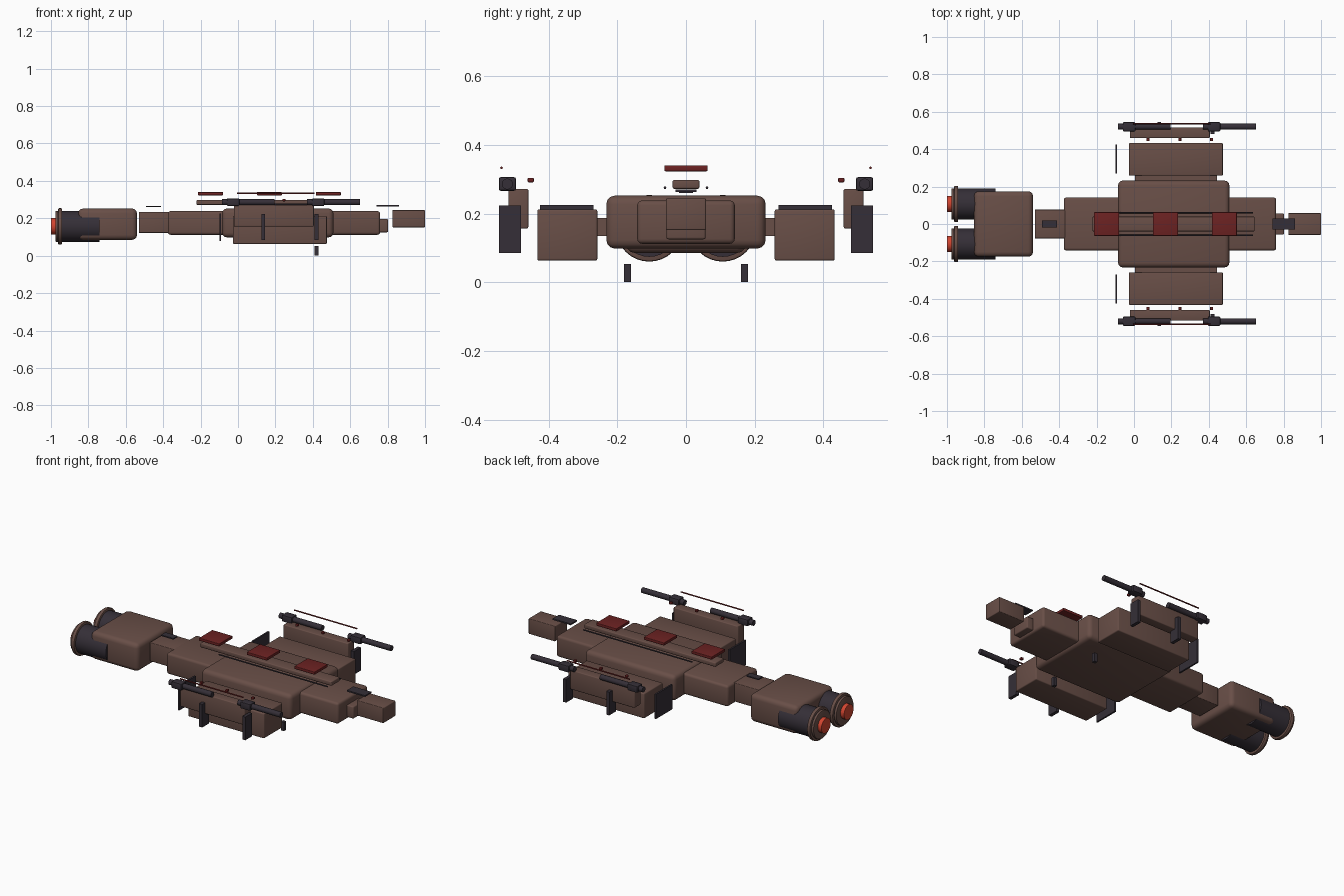
import bpy, math

old = bpy.data.objects.get("Cube")
if old:
    bpy.data.objects.remove(old, do_unlink=True)


def material(name, rgb):
    m = bpy.data.materials.new(name)
    m.use_nodes = True
    m.diffuse_color = (*rgb, 1)
    m.node_tree.nodes["Principled BSDF"].inputs["Base Color"].default_value = (*rgb, 1)
    return m


BROWN = material("hull brown", (0.14, 0.077, 0.063))
DARK = material("dark metal", (0.035, 0.028, 0.038))
RED = material("panel red", (0.15, 0.016, 0.016))
GLOW = material("engine orange", (0.65, 0.06, 0.03))


def finish(name, mat, bevel, segments):
    ob = bpy.context.object
    ob.name = name
    ob.data.materials.append(mat)
    if bevel:
        mod = ob.modifiers.new("Bevel", 'BEVEL')
        mod.width, mod.segments = bevel, segments
        bpy.ops.object.modifier_apply(modifier=mod.name)
    bpy.ops.object.shade_smooth_by_angle(angle=math.radians(35))
    return ob


def box(name, x, y, z, mat, bevel=0, segments=3):
    """Box given by its (low, high) range on each axis."""
    bpy.ops.mesh.primitive_cube_add(size=1, location=[sum(r) / 2 for r in (x, y, z)])
    bpy.context.object.scale = [r[1] - r[0] for r in (x, y, z)]
    bpy.ops.object.transform_apply(location=False, rotation=False, scale=True)
    return finish(name, mat, bevel, segments)


def tube(name, x, y, z, radius, mat, bevel=0, sides=32):
    """Cylinder lying along x."""
    bpy.ops.mesh.primitive_cylinder_add(vertices=sides, radius=radius, depth=x[1] - x[0],
                                        location=(sum(x) / 2, y, z),
                                        rotation=(0, math.pi / 2, 0))
    return finish(name, mat, bevel, 2)


def mid(c, half):
    return (c - half, c + half)


# Central hull, front to back
box("main_hull", (-0.085, 0.51), mid(0, 0.232), (0.098, 0.252), BROWN, 0.025)
box("long_hull", (-0.375, 0.76), mid(0, 0.142), (0.112, 0.238), BROWN, 0.014)
box("nose_neck", (0.74, 0.802), mid(0, 0.057), (0.125, 0.197), BROWN, 0.006)
box("nose_block", (0.825, 1.0), mid(0, 0.058), (0.152, 0.244), BROWN, 0.004)
box("rear_neck", (-0.53, -0.36), mid(0, 0.077), (0.122, 0.234), BROWN, 0.004)
box("engine_block", (-0.855, -0.54), mid(0, 0.175), (0.085, 0.252), BROWN, 0.026)

# Roof spine with hatches and sensor plates
box("roof_spine", (-0.222, 0.645), mid(0, 0.039), (0.272, 0.298), BROWN, 0.005)
for i, x in enumerate((-0.147, 0.168, 0.483)):
    box(f"roof_panel_{i + 1}", mid(x, 0.067), mid(0, 0.063), (0.323, 0.34), RED, 0.003)
box("front_sensor_plate", (0.74, 0.86), mid(0, 0.03), (0.262, 0.27), DARK)
box("rear_sensor_plate", (-0.493, -0.413), mid(0, 0.02), (0.26, 0.267), DARK)

# Everything that repeats on both sides
for side, s in (("left", 1), ("right", -1)):
    def yr(a, b):
        return tuple(sorted((s * a, s * b)))

    # Engine nozzle
    yc, zc = s * 0.107, 0.157
    tube(f"{side}_engine", (-0.965, -0.74), yc, zc, 0.083, DARK)
    tube(f"{side}_nozzle_ring", (-0.962, -0.94), yc, zc, 0.097, BROWN, 0.006)
    tube(f"{side}_nozzle_lip", (-0.976, -0.955), yc, zc, 0.083, BROWN, 0.004)
    tube(f"{side}_engine_glow", (-1.0, -0.96), yc, zc, 0.044, GLOW)

    # Side pod, its joint and the outer armour
    box(f"{side}_pod", (-0.027, 0.475), yr(0.258, 0.433), (0.063, 0.212), BROWN, 0.006)
    box(f"{side}_pod_joint", (0.005, 0.445), yr(0.22, 0.265), (0.134, 0.187), BROWN)
    box(f"{side}_armour", (-0.022, 0.405), yr(0.459, 0.517), (0.156, 0.272), BROWN, 0.005)

    # Fins and landing peg
    box(f"{side}_rear_fin", mid(-0.095, 0.005), yr(0.27, 0.425), (0.078, 0.225), DARK)
    for i, x in enumerate((0.135, 0.42)):
        box(f"{side}_side_fin_{i + 1}", mid(x, 0.01), yr(0.481, 0.545), (0.085, 0.223), DARK)
    box(f"{side}_landing_peg", mid(0.42, 0.01), yr(0.16, 0.18), (0, 0.053), DARK)

    # Guns
    for label, x in (("rear", -0.085), ("front", 0.37)):
        yg, zg = s * 0.52, 0.286
        tube(f"{side}_{label}_gun_stub", (x, x + 0.03), yg, zg, 0.016, DARK, sides=16)
        box(f"{side}_{label}_gun_breech", (x + 0.025, x + 0.092), mid(yg, 0.025),
            mid(zg, 0.02), DARK, 0.006, 2)
        tube(f"{side}_{label}_gun_barrel", (x + 0.085, x + 0.281), yg, zg, 0.016, DARK, sides=16)

    # Rails and marker lights
    tube(f"{side}_gun_rail", (-0.005, 0.41), s * 0.537, 0.333, 0.004, RED, sides=8)
    tube(f"{side}_roof_rail", (-0.085, 0.635), s * 0.061, 0.275, 0.004, DARK, sides=8)
    for i, x in enumerate((0.075, 0.245, 0.415)):
        box(f"{side}_marker_{i + 1}", mid(x, 0.008), mid(s * 0.452, 0.009), (0.291, 0.304),
            RED, 0.003, 2)
